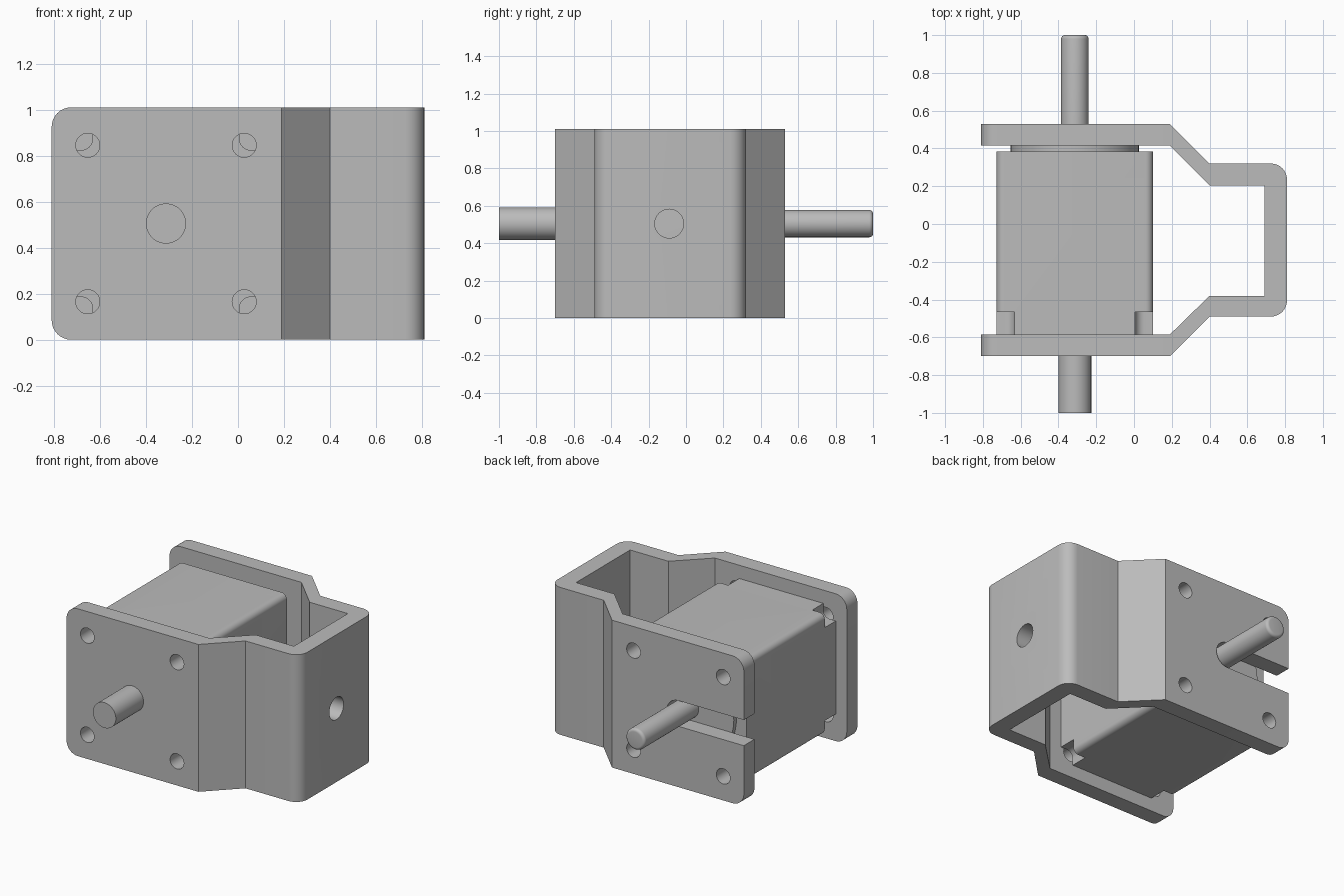
import bpy, bmesh, math
from mathutils import Matrix, Vector

if "Cube" in bpy.data.objects:
    bpy.data.objects.remove(bpy.data.objects["Cube"], do_unlink=True)

H = 1.01                      # bracket height
MID = H / 2                   # shaft height
AX = -0.313                   # shaft x
HALF = 0.414                  # half width of the motor body
HOLE = 0.34                   # screw hole offset from the shaft

metal = bpy.data.materials.new("grey metal")
metal.use_nodes = True
GREY = (0.5, 0.5, 0.5, 1)
metal.diffuse_color = GREY
metal.node_tree.nodes["Principled BSDF"].inputs["Base Color"].default_value = GREY


def finish(name, bm):
    bmesh.ops.recalc_face_normals(bm, faces=bm.faces[:])
    mesh = bpy.data.meshes.new(name)
    bm.to_mesh(mesh)
    bm.free()
    mesh.materials.append(metal)
    ob = bpy.data.objects.new(name, mesh)
    bpy.context.collection.objects.link(ob)
    return ob


def bevel_where(bm, radius, rule, segments=8):
    edges = [e for e in bm.edges if rule(*[v.co for v in e.verts])]
    bmesh.ops.bevel(bm, geom=edges, offset=radius, segments=segments,
                    profile=0.5, affect='EDGES')


def along(axis):
    return lambda a, b: abs((b - a).normalized()[axis]) > 0.99


def box(name, lo, hi, radius=0, rule=None):
    lo, hi = Vector(lo), Vector(hi)
    bm = bmesh.new()
    bmesh.ops.create_cube(bm, size=1, matrix=Matrix.Translation((lo + hi) / 2)
                          @ Matrix.Diagonal((*(hi - lo), 1)))
    if radius:
        bevel_where(bm, radius, rule)
    return finish(name, bm)


def rod(name, x, z, r, y0, y1, bevel=0):
    bm = bmesh.new()
    bmesh.ops.create_cone(bm, cap_ends=True, segments=48, radius1=r, radius2=r,
                          depth=y1 - y0,
                          matrix=Matrix.Translation((x, (y0 + y1) / 2, z))
                          @ Matrix.Rotation(math.pi / 2, 4, 'X'))
    if bevel:
        bevel_where(bm, bevel, lambda a, b: min(a.y, b.y) > y1 - 0.001, 5)
    return finish(name, bm)


def cut(ob, cutter):
    cutter.hide_render = True
    mod = ob.modifiers.new("cut", 'BOOLEAN')
    mod.operation, mod.solver, mod.object = 'DIFFERENCE', 'EXACT', cutter
    bpy.context.view_layer.objects.active = ob
    bpy.ops.object.modifier_apply(modifier=mod.name)
    bpy.data.objects.remove(cutter, do_unlink=True)


# Bracket: bent strip extruded upward, outer bends and plate corners rounded
outer = [(-0.81, -0.70), (0.19, -0.70), (0.40, -0.49), (0.81, -0.49),
         (0.81, 0.32), (0.40, 0.32), (0.19, 0.53), (-0.81, 0.53)]
inner = [(-0.81, 0.415), (0.19, 0.415), (0.40, 0.205), (0.69, 0.205),
         (0.69, -0.38), (0.40, -0.38), (0.19, -0.585), (-0.81, -0.585)]
bm = bmesh.new()
base = bm.faces.new([bm.verts.new((x, y, 0)) for x, y in outer + inner])
top = bmesh.ops.extrude_face_region(bm, geom=[base])["geom"]
bmesh.ops.translate(bm, vec=(0, 0, H),
                    verts=[g for g in top if isinstance(g, bmesh.types.BMVert)])
bevel_where(bm, 0.085, lambda a, b: min(a.x, b.x) > 0.8 and along(2)(a, b))
bevel_where(bm, 0.085, lambda a, b: max(a.x, b.x) < -0.8 and along(1)(a, b))
bracket = finish("bracket", bm)

# Screw holes through both plates
corners = [(sx, sz) for sx in (-1, 1) for sz in (-1, 1)]
for sx, sz in corners:
    cut(bracket, rod("hole_cutter", AX + sx * HOLE, MID + sz * HOLE, 0.052, -0.9, 0.9))
# Open slot for the rear shaft
cut(bracket, rod("slot_end_cutter", AX, MID, 0.088, 0.3, 0.7))
cut(bracket, box("slot_cutter", (-1, 0.3, MID - 0.088), (AX, 0.7, MID + 0.088)))
# Hole in the side wall
side = rod("side_hole_cutter", 0, 0, 0.077, -0.3, 0.3)
side.data.transform(Matrix.Translation((0.75, -0.09, MID))
                    @ Matrix.Rotation(math.pi / 2, 4, 'Z'))
cut(bracket, side)

# Motor body with rounded long edges and notched front corners
body = box("motor_body", (AX - HALF, -0.585, MID - HALF),
           (AX + HALF, 0.385, MID + HALF), 0.04, along(1))
for sx, sz in corners:
    cx, cz = AX + sx * (HALF + 0.005), MID + sz * (HALF + 0.005)
    cut(body, box("notch_cutter", (cx - 0.1, -0.7, cz - 0.1),
                  (cx + 0.1, -0.465, cz + 0.1), 0.05, along(1)))

# Boss and shafts
boss = rod("motor_boss", AX, MID, 0.34, 0.38, 0.415)
rear = rod("rear_shaft", AX, MID, 0.073, 0.38, 1.0, 0.02)
front = rod("front_shaft", AX, MID, 0.087, -1.0, -0.58)

for ob in (bracket, body, boss, rear, front):
    bpy.ops.object.select_all(action='DESELECT')
    ob.select_set(True)
    bpy.context.view_layer.objects.active = ob
    bpy.ops.object.shade_smooth_by_angle(angle=math.radians(30))
